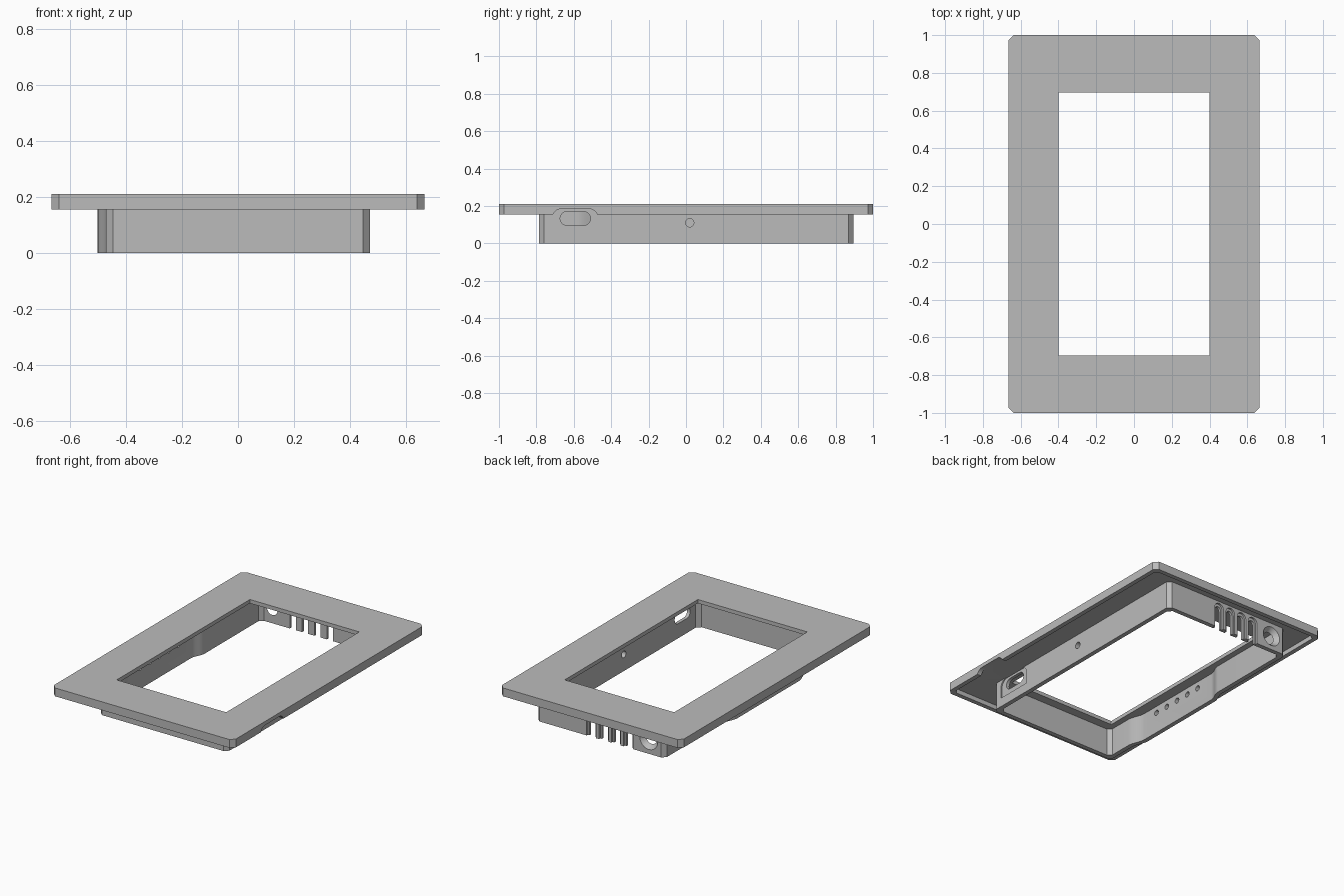
import bpy, bmesh, math
from mathutils import Vector, Matrix

cube = bpy.data.objects.get("Cube")
if cube:
    bpy.data.objects.remove(cube, do_unlink=True)

grey = bpy.data.materials.new("plain_grey")
grey.use_nodes = True
grey.diffuse_color = (0.5, 0.5, 0.5, 1)
grey.node_tree.nodes["Principled BSDF"].inputs["Base Color"].default_value = (0.5, 0.5, 0.5, 1)


def add_object(name, bm):
    bmesh.ops.recalc_face_normals(bm, faces=bm.faces)
    mesh = bpy.data.meshes.new(name)
    bm.to_mesh(mesh)
    bm.free()
    mesh.materials.append(grey)
    ob = bpy.data.objects.new(name, mesh)
    bpy.context.collection.objects.link(ob)
    return ob


def prism(name, points, axis, start, end):
    """Extrude a 2D outline along an axis; the points use the other two axes."""
    place = {"x": lambda p: (start, p[0], p[1]),
             "y": lambda p: (p[0], start, p[1]),
             "z": lambda p: (p[0], p[1], start)}[axis]
    bm = bmesh.new()
    face = bm.faces.new([bm.verts.new(place(p)) for p in points])
    out = bmesh.ops.extrude_face_region(bm, geom=[face])
    shift = Vector([end - start if a == axis else 0 for a in "xyz"])
    bmesh.ops.translate(bm, vec=shift,
                        verts=[v for v in out["geom"] if isinstance(v, bmesh.types.BMVert)])
    return add_object(name, bm)


def cut(ob, cutters):
    for cutter in cutters:
        mod = ob.modifiers.new("cut", "BOOLEAN")
        mod.operation, mod.solver, mod.object = "DIFFERENCE", "EXACT", cutter
        bpy.context.view_layer.update()
        graph = bpy.context.evaluated_depsgraph_get()
        mesh = bpy.data.meshes.new_from_object(ob.evaluated_get(graph))
        ob.modifiers.clear()
        ob.data = mesh
        bpy.data.objects.remove(cutter, do_unlink=True)


def rectangle(x0, x1, y0, y1, c=0.0):
    if not c:
        return [(x0, y0), (x1, y0), (x1, y1), (x0, y1)]
    return [(x0 + c, y0), (x1 - c, y0), (x1, y0 + c), (x1, y1 - c),
            (x1 - c, y1), (x0 + c, y1), (x0, y1 - c), (x0, y0 + c)]


def arc(cx, cy, r, a0, a1, n=10):
    angles = [math.radians(a0 + (a1 - a0) * i / n) for i in range(n + 1)]
    return [(cx + r * math.cos(a), cy + r * math.sin(a)) for a in angles]


def circle(cx, cy, r):
    return arc(cx, cy, r, 0, 345, 23)


def arch(cx, half, bottom, top):
    return [(cx - half, bottom), (cx + half, bottom)] + arc(cx, top - half, half, 0, 180)


def wall_outline(inset):
    """Chamfered rectangle with a shallow bulge along its right side."""
    pts = rectangle(-0.47 + inset, 0.47 - inset, -0.785 + inset, 0.895 - inset, 0.025)
    steps = [i / 8 for i in range(9)]
    ease = [0.5 - 0.5 * math.cos(math.pi * t) for t in steps]
    x = -0.47 + inset
    upper = [(x - 0.03 * e, 0.28 - 0.1 * t) for t, e in zip(steps, ease)]
    lower = [(x - 0.03 * e, -0.58 + 0.12 * t) for t, e in zip(steps, ease)]
    return pts[:7] + upper + lower[::-1] + pts[7:]


def plug_outline():
    """Plug recess: square below, rounded above."""
    return ([(-0.715, 0.06), (-0.47, 0.06)] + arc(-0.52, 0.135, 0.05, 0, 90, 6)
            + arc(-0.665, 0.135, 0.05, 90, 180, 6))


# Face plate: thin top with a lip around the underside
plate = prism("face_plate", rectangle(-0.665, 0.665, -1, 1, 0.028), "z", 0.155, 0.21)
cut(plate, [
    prism("hollow", rectangle(-0.635, 0.635, -0.97, 0.97, 0.02), "z", 0.1, 0.185),
    prism("window", rectangle(-0.4, 0.4, -0.695, 0.695), "z", 0.1, 0.3),
    prism("plug_notch", plug_outline(), "x", 0.55, 0.8),
])

# Surrounding wall below the plate
wall = prism("case_wall", wall_outline(0), "z", 0, 0.187)
cutters = [prism("inside", wall_outline(0.03), "z", -0.1, 0.3)]

# Plug recess, plug slot and small round hole in the left wall
cutters += [
    prism("plug_recess", plug_outline(), "x", 0.462, 0.6),
    prism("plug_slot", arc(-0.547, 0.133, 0.037, -90, 90)
          + arc(-0.636, 0.133, 0.037, 90, 270), "x", 0.4, 0.6),
    prism("button_hole", circle(0.02, 0.11, 0.022), "x", 0.4, 0.6),
]

# Row of holes in the bulged right wall
cutters += [prism("light_hole", circle(-0.345 + 0.0985 * i, 0.14, 0.018), "x", -0.6, -0.4)
            for i in range(5)]

# Open vents with a shallow outer recess in the back wall
for i in range(4):
    x = -0.205 + 0.09 * i
    cutters.append(prism("vent_recess", arch(x, 0.034, -0.1, 0.172), "y", 0.882, 0.95))
    cutters.append(prism("vent", arch(x, 0.022, -0.1, 0.155), "y", 0.8, 0.95))

# Cable hole with a flared outer mouth
bm = bmesh.new()
bmesh.ops.create_cone(bm, cap_ends=True, segments=24, radius1=0.07, radius2=0.035, depth=0.04,
                      matrix=Matrix.Translation((-0.355, 0.88, 0.094))
                      @ Matrix.Rotation(math.radians(90), 4, "X"))
cutters.append(add_object("cable_hole", bm))
cut(wall, cutters)

for ob in (plate, wall):
    bpy.ops.object.select_all(action="DESELECT")
    ob.select_set(True)
    bpy.context.view_layer.objects.active = ob
    bpy.ops.object.shade_smooth_by_angle(angle=math.radians(30))
